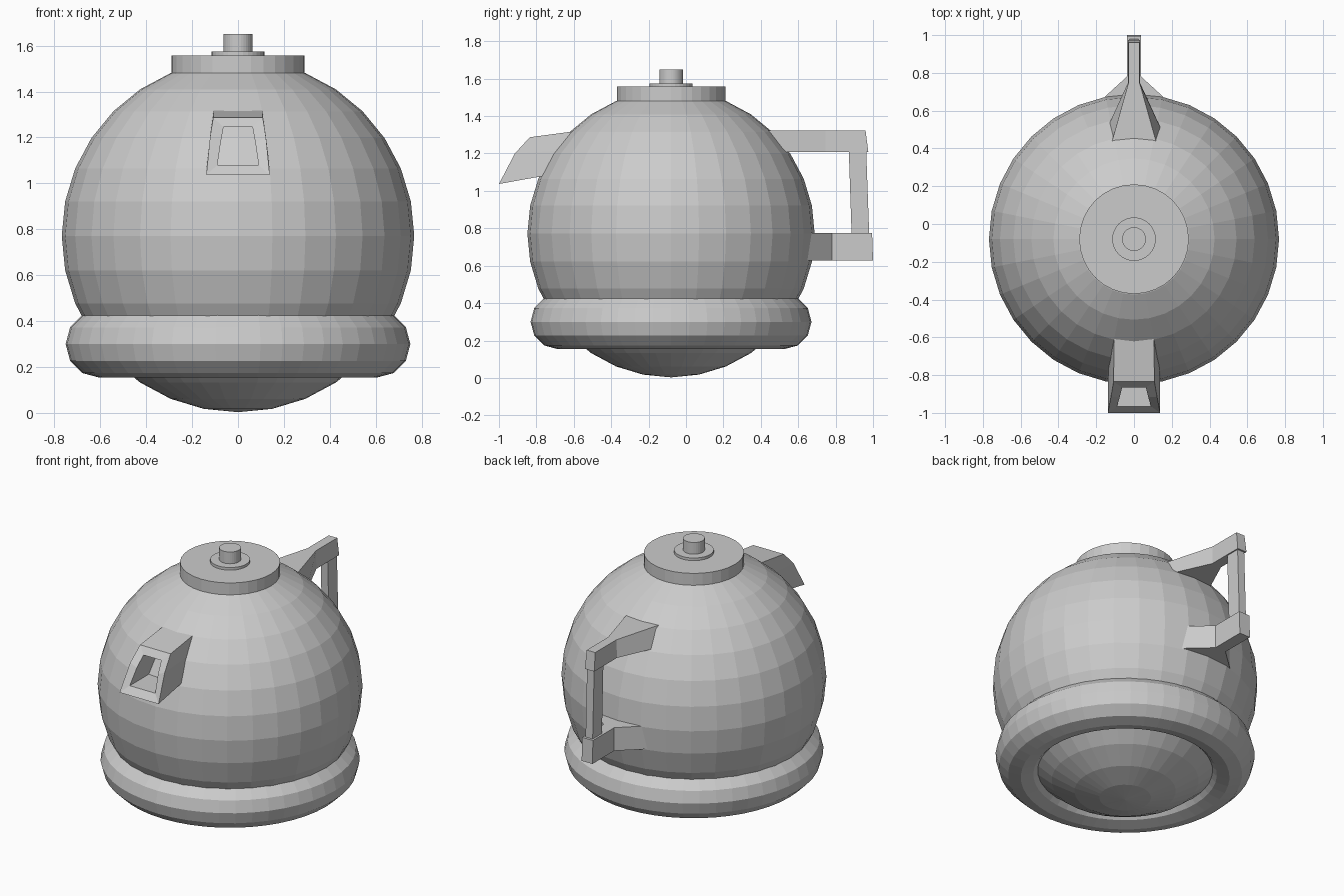
import bpy, bmesh

if "Cube" in bpy.data.objects:
    bpy.data.objects.remove(bpy.data.objects["Cube"])

CY = -0.08  # body axis


def loft(name, rings, cap=True, closed=False):
    """Skin a list of equal-length vertex rings."""
    bm = bmesh.new()
    vs = [[bm.verts.new(p) for p in r] for r in rings]
    n = len(vs[0])
    pairs = list(zip(vs, vs[1:])) + ([(vs[-1], vs[0])] if closed else [])
    for a, b in pairs:
        for i in range(n):
            j = (i + 1) % n
            bm.faces.new((a[i], a[j], b[j], b[i]))
    if cap:
        bm.faces.new(vs[0])
        bm.faces.new(vs[-1])
    bmesh.ops.recalc_face_normals(bm, faces=bm.faces)
    me = bpy.data.meshes.new(name)
    bm.to_mesh(me)
    bm.free()
    ob = bpy.data.objects.new(name, me)
    bpy.context.collection.objects.link(ob)
    return ob


def disc(name, r, z0, z1):
    bpy.ops.mesh.primitive_cylinder_add(vertices=32, radius=r, depth=z1 - z0,
                                        location=(0, CY, (z0 + z1) / 2))
    bpy.context.object.name = name


def section(yt, zt, wt, yb, zb, wb):
    """Four-point ring from top and bottom y, z and half width."""
    return [(-wb, yb, zb), (wb, yb, zb), (wt, yt, zt), (-wt, yt, zt)]


def mirrored(half):
    """Mirror a half outline of (x, y, z) across x = 0."""
    return half + [(-x, y, z) for x, y, z in reversed(half)]


# Spherical body and the ring around its base
bpy.ops.mesh.primitive_uv_sphere_add(segments=32, ring_count=16, radius=0.768,
                                     location=(0, CY, 0.771))
bpy.context.object.name = "body"
bpy.ops.mesh.primitive_torus_add(major_segments=48, minor_segments=12,
                                 major_radius=0.605, minor_radius=0.146,
                                 location=(0, CY, 0.30))
bpy.context.object.name = "base_ring"

# Lid, knob plate and knob
disc("lid", 0.29, 1.43, 1.558)
disc("knob_plate", 0.115, 1.55, 1.575)
disc("lid_knob", 0.063, 1.56, 1.65)

# Hollow spout: outer back, outer lip, inner lip, inner back
loft("spout", [
    mirrored([(0.135, -0.65, 1.10), (0.12, -0.60, 1.22), (0.105, -0.55, 1.325)]),
    mirrored([(0.138, -1.0, 1.037), (0.122, -0.915, 1.20), (0.108, -0.835, 1.287)]),
    mirrored([(0.09, -0.965, 1.08), (0.075, -0.915, 1.18), (0.063, -0.865, 1.245)]),
    mirrored([(0.09, -0.65, 1.08), (0.075, -0.60, 1.18), (0.063, -0.55, 1.245)]),
], cap=False, closed=True)

# Handle arms flare where they meet the body
loft("handle_top_arm", [
    section(0.40, 1.322, 0.127, 0.45, 1.207, 0.168),
    section(0.745, 1.322, 0.03, 0.745, 1.207, 0.033),
    section(0.96, 1.322, 0.03, 0.975, 1.207, 0.033),
])
loft("handle_bottom_arm", [
    section(0.60, 0.775, 0.235, 0.60, 0.627, 0.235),
    section(0.78, 0.775, 0.038, 0.78, 0.627, 0.038),
    section(0.995, 0.775, 0.038, 1.0, 0.627, 0.038),
])

# Slim upright grip
loft("handle_grip", [
    [(-0.025, 0.886, 0.75), (0.025, 0.886, 0.75), (0.025, 0.98, 0.75), (-0.025, 0.98, 0.75)],
    [(-0.025, 0.87, 1.23), (0.025, 0.87, 1.23), (0.025, 0.963, 1.23), (-0.025, 0.963, 1.23)],
])
